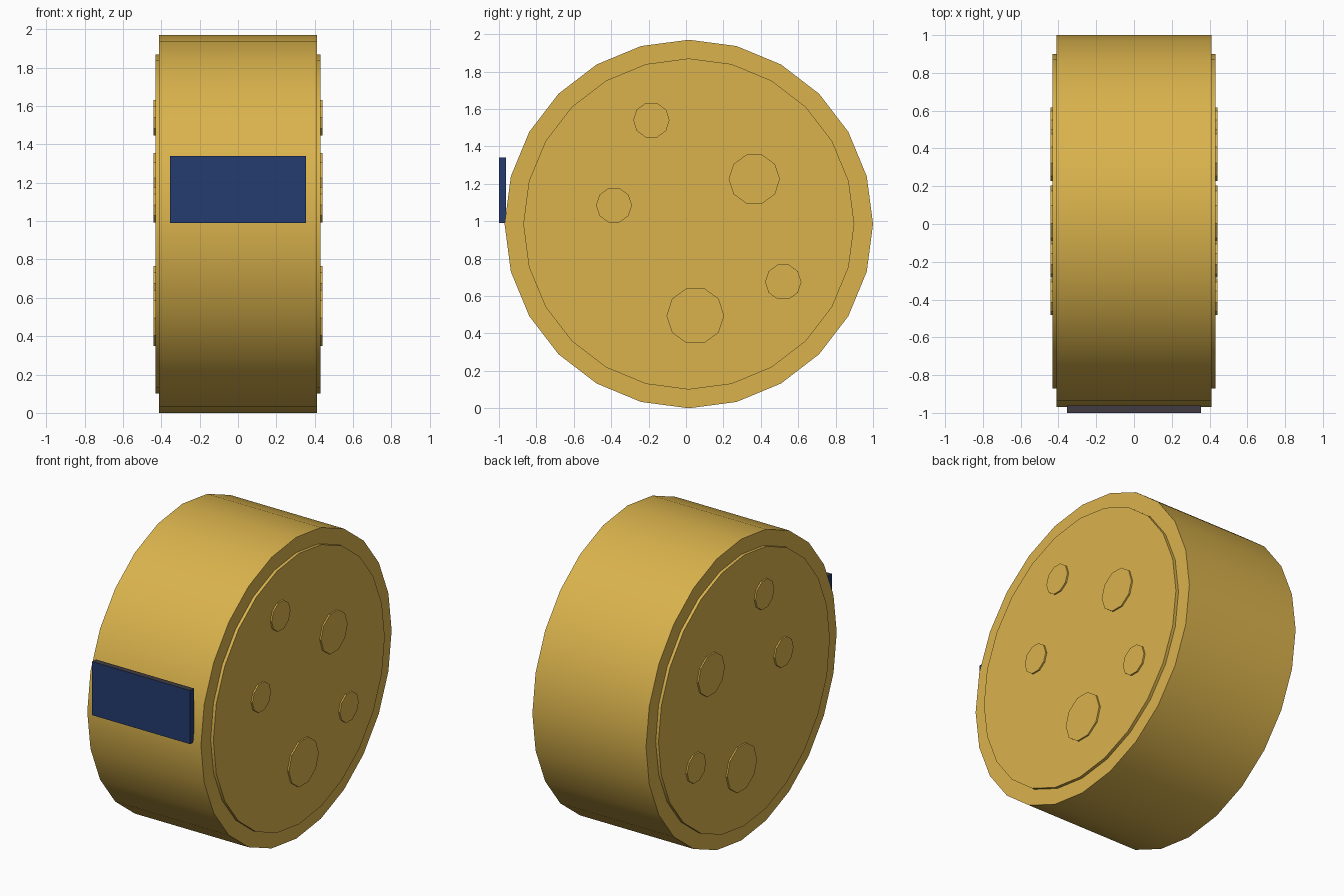
import bpy, math

if "Cube" in bpy.data.objects:
    bpy.data.objects.remove(bpy.data.objects["Cube"])

def material(name, color):
    m = bpy.data.materials.new(name)
    m.diffuse_color = (*color, 1)
    m.use_nodes = True
    m.node_tree.nodes["Principled BSDF"].inputs["Base Color"].default_value = m.diffuse_color
    return m

yellow = material("golden yellow", (0.70, 0.45, 0.073))
blue = material("navy blue", (0.018, 0.045, 0.16))
dark = material("dark grey", (0.05, 0.043, 0.055))

CY, CZ = 0.015, 0.985   # wheel centre

def drum(name, y, z, radius, x0, x1, sides):
    """Cylinder lying along x with a corner pointing to +y."""
    bpy.ops.mesh.primitive_cylinder_add(vertices=sides, radius=radius, depth=x1 - x0)
    o = bpy.context.object
    o.name = name
    for v in o.data.vertices:
        a, b, c = v.co
        v.co = (c + (x0 + x1) / 2, b + y, -a + z)   # axis z -> x
    # the cylinder starts with a corner on its +y axis
    o.data.materials.append(yellow)
    bpy.ops.object.shade_smooth_by_angle(angle=math.radians(30))
    return o

# Main wheel
drum("wheel", CY, CZ, 0.985, -0.411, 0.411, 24)

# Raised face and round spots, the same on both sides: y, z, radius
spots = [(-0.185, 1.54, 0.097), (0.365, 1.225, 0.137), (-0.385, 1.085, 0.096),
         (0.52, 0.675, 0.097), (0.05, 0.495, 0.154)]
for side, s in (("right", 1), ("left", -1)):
    def layer(name, y, z, r, inner, outer, sides):
        a, b = sorted((s * inner, s * outer))
        drum(f"{side}_{name}", y, z, r, a, b, sides)
    layer("face", CY, CZ, 0.885, 0.40, 0.431, 24)
    for i, (y, z, r) in enumerate(spots):
        layer(f"spot_{i + 1}", y, z, r, 0.42, 0.441, 10)

# Flat front plate with dark upper and lower edges
bpy.ops.mesh.primitive_cube_add(size=1)
plate = bpy.context.object
plate.name = "front_plate"
for v in plate.data.vertices:
    v.co = (v.co.x * 0.708, v.co.y * 0.038 - 0.981, v.co.z * 0.35 + 1.165)
plate.data.materials.append(blue)
plate.data.materials.append(dark)
plate.data.update()
for f in plate.data.polygons:
    f.material_index = 1 if abs(f.normal.z) > 0.5 else 0
